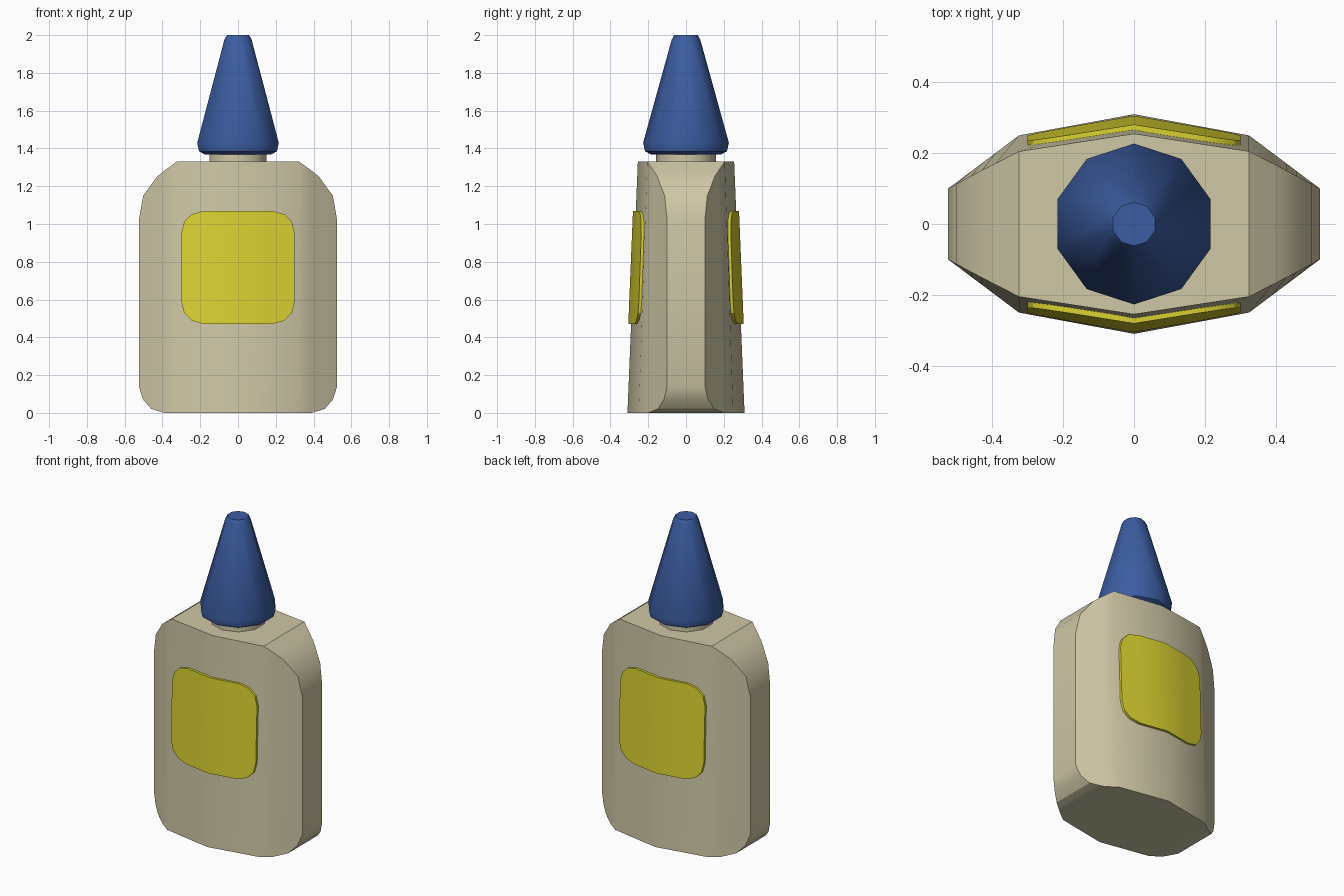
import bpy, bmesh, math

if "Cube" in bpy.data.objects:
    bpy.data.objects.remove(bpy.data.objects["Cube"])


def material(name, rgb):
    m = bpy.data.materials.new(name)
    m.diffuse_color = (*rgb, 1)
    m.use_nodes = True
    m.node_tree.nodes["Principled BSDF"].inputs["Base Color"].default_value = m.diffuse_color
    return m


CREAM = material("cream", (0.62, 0.57, 0.38))
BLUE = material("blue", (0.045, 0.11, 0.36))
YELLOW = material("yellow", (0.70, 0.64, 0.03))


def finish(name, bm, mat, angle):
    bmesh.ops.recalc_face_normals(bm, faces=bm.faces)
    me = bpy.data.meshes.new(name)
    bm.to_mesh(me)
    bm.free()
    ob = bpy.data.objects.new(name, me)
    bpy.context.collection.objects.link(ob)
    me.materials.append(mat)
    bpy.ops.object.select_all(action='DESELECT')
    ob.select_set(True)
    bpy.context.view_layer.objects.active = ob
    bpy.ops.object.shade_smooth_by_angle(angle=math.radians(angle))
    return ob


def loft(name, rings, mat, angle=30):
    """Bridge rings of points and cap both ends."""
    bm = bmesh.new()
    vs = [[bm.verts.new(p) for p in r] for r in rings]
    n = len(vs[0])
    for a, b in zip(vs, vs[1:]):
        for i in range(n):
            j = (i + 1) % n
            bm.faces.new((a[i], a[j], b[j], b[i]))
    bm.faces.new(vs[0])
    bm.faces.new(vs[-1])
    return finish(name, bm, mat, angle)


def depth(x, z):
    """Half depth of the tapered bottle at a point of its face."""
    x, t = abs(x), z / 1.33
    mid, shoulder, side = 0.31 - 0.055 * t, 0.25 - 0.045 * t, 0.10
    if x <= 0.325:
        return mid + (shoulder - mid) * x / 0.325
    return shoulder + (side - shoulder) * (x - 0.325) / 0.2


def slab(name, half, near, far, mat):
    """Upright slab from (x, low z, high z) stations mirrored in x."""
    stations = [(-x, a, b) for x, a, b in reversed(half[1:])] + half
    rings = [[(x, near(x, a), a), (x, near(x, b), b),
              (x, far(x, b), b), (x, far(x, a), a)] for x, a, b in stations]
    return loft(name, rings, mat)


def turned(name, profile, mat, sides=10):
    rings = [[(r * math.sin(2 * math.pi * i / sides),
               r * math.cos(2 * math.pi * i / sides), z) for i in range(sides)]
             for r, z in profile]
    return loft(name, rings, mat, 40)


# Bottle with rounded shoulders and bottom corners
slab("bottle_body",
     [(0, 0, 1.33), (0.325, 0, 1.33), (0.39, 0, 1.282), (0.43, 0.012, 1.25),
      (0.46, 0.022, 1.207), (0.502, 0.07, 1.15), (0.525, 0.14, 1.02)],
     lambda x, z: -depth(x, z), depth, CREAM)

# Rounded labels wrapping the front and back faces
label = [(0, 0.47, 1.07), (0.18, 0.47, 1.07), (0.245, 0.488, 1.052),
         (0.285, 0.528, 1.012), (0.30, 0.59, 0.95)]
for side, s in (("front", -1), ("back", 1)):
    slab(side + "_label", label,
         lambda x, z: s * (depth(x, z) - 0.01),
         lambda x, z: s * (depth(x, z) + 0.015), YELLOW)

# Neck and pointed cap
turned("neck", [(0.16, 1.30), (0.16, 1.39)], CREAM)
turned("nozzle_cap", [(0.185, 1.368), (0.217, 1.385), (0.227, 1.43),
                      (0.076, 1.975), (0.062, 2.0)], BLUE)
